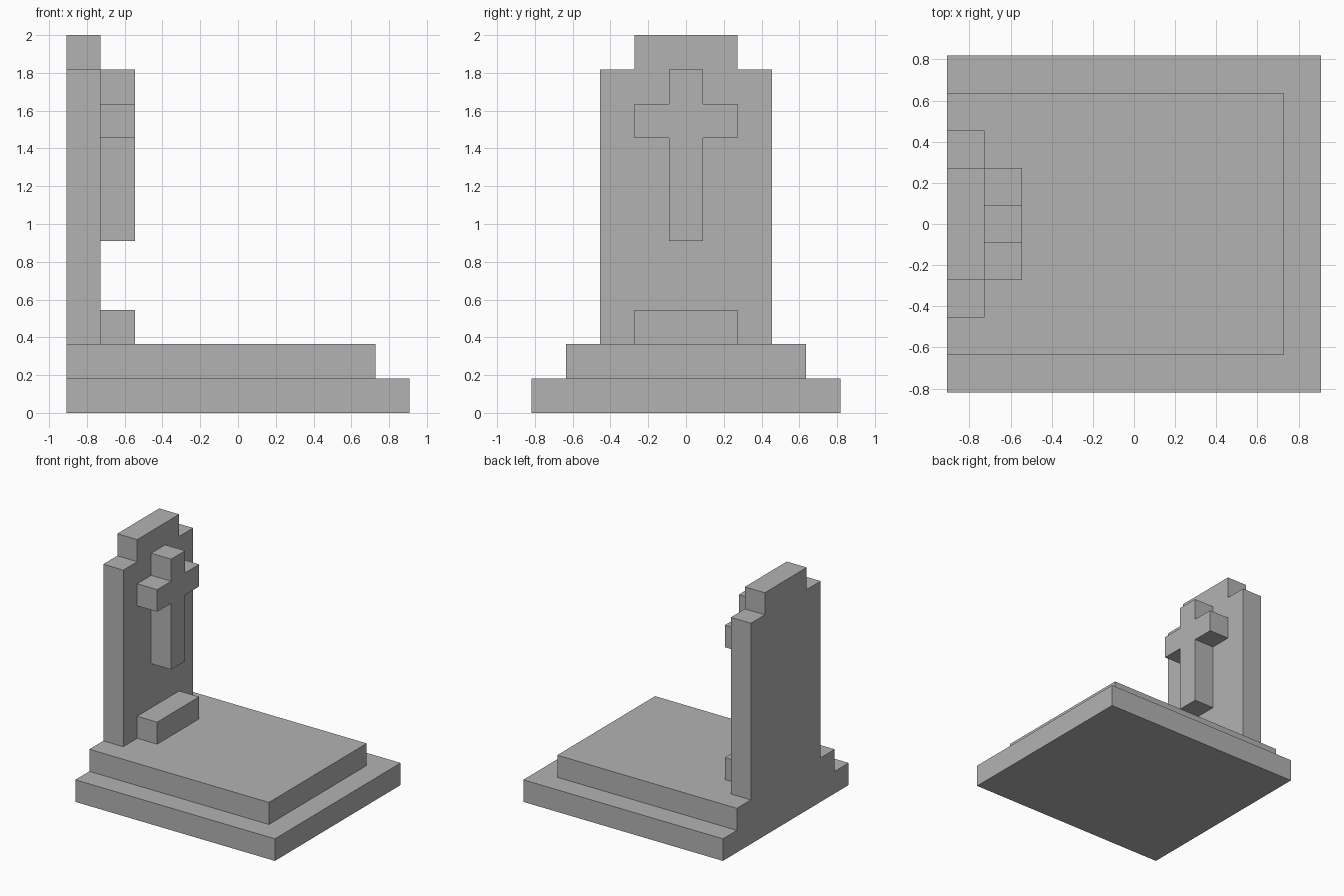
import bpy
import bmesh

cube = bpy.data.objects.get("Cube")
if cube:
    bpy.data.objects.remove(cube, do_unlink=True)

U = 2 / 11  # the whole monument sits on a block grid of this size

stone = bpy.data.materials.new("grey stone")
stone.use_nodes = True
grey = (0.45, 0.45, 0.45, 1)
stone.diffuse_color = grey
stone.node_tree.nodes["Principled BSDF"].inputs["Base Color"].default_value = grey


def slab(name, half_outline, x0, x1):
    """Mirror a (y, z) half outline, listed bottom to top, and extrude it along x."""
    outline = half_outline + [(-y, z) for y, z in reversed(half_outline)]
    bm = bmesh.new()
    face = bm.faces.new([bm.verts.new((x0 * U, y * U, z * U)) for y, z in outline])
    extruded = bmesh.ops.extrude_face_region(bm, geom=[face])["geom"]
    moved = [v for v in extruded if isinstance(v, bmesh.types.BMVert)]
    bmesh.ops.translate(bm, verts=moved, vec=((x1 - x0) * U, 0, 0))
    bmesh.ops.recalc_face_normals(bm, faces=bm.faces)
    mesh = bpy.data.meshes.new(name)
    bm.to_mesh(mesh)
    bm.free()
    mesh.materials.append(stone)
    obj = bpy.data.objects.new(name, mesh)
    bpy.context.collection.objects.link(obj)
    return obj


# Stepped plinth, flush at the back of the headstone
slab("lower_step", [(4.5, 0), (4.5, 1)], -5, 5)
slab("upper_step", [(3.5, 1), (3.5, 2)], -5, 4)

# Headstone with a narrower top
slab("headstone", [(2.5, 2), (2.5, 10), (1.5, 10), (1.5, 11)], -5, -4)

# Raised cross on the headstone
slab("cross", [(0.5, 5), (0.5, 8), (1.5, 8), (1.5, 9), (0.5, 9), (0.5, 10)], -4, -3)

# Small ledge at the foot of the headstone
slab("ledge", [(1.5, 2), (1.5, 3)], -4, -3)
